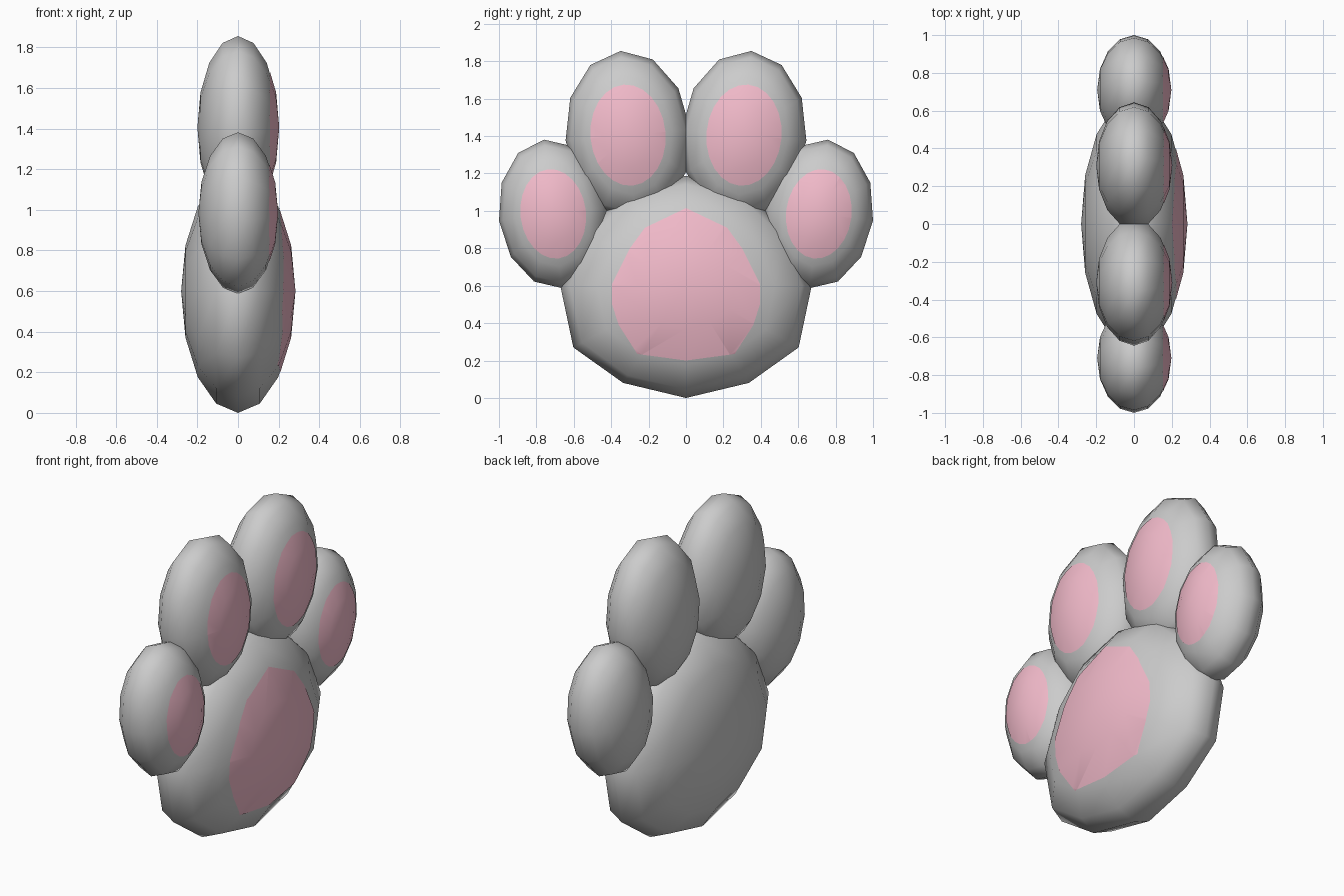
import bpy, bmesh
from math import sin, cos, pi, radians
from mathutils import Vector, Matrix

if "Cube" in bpy.data.objects:
    bpy.data.objects.remove(bpy.data.objects["Cube"])

pink = bpy.data.materials.new("pink")
pink.diffuse_color = (0.9, 0.5, 0.6, 1)
pink.use_nodes = True
pink.node_tree.nodes["Principled BSDF"].inputs["Base Color"].default_value = pink.diffuse_color


def finish(bm, name, mat=None):
    me = bpy.data.meshes.new(name)
    bm.to_mesh(me)
    bm.free()
    for p in me.polygons:
        p.use_smooth = True
    ob = bpy.data.objects.new(name, me)
    bpy.context.collection.objects.link(ob)
    if mat:
        me.materials.append(mat)
    return ob


def ellipsoid(size, center, tilt=0.0):
    # 12-sided ellipsoid with its poles along x
    bm = bmesh.new()
    bmesh.ops.create_uvsphere(bm, u_segments=12, v_segments=8, radius=1)
    m = (Matrix.Translation(center) @ Matrix.Rotation(tilt, 4, 'X')
         @ Matrix.Diagonal((*size, 1)) @ Matrix.Rotation(pi / 2, 4, 'Y'))
    bmesh.ops.transform(bm, matrix=m, verts=bm.verts)
    return bm


def add_pad(bm, outline, name):
    # surface patch trimmed to a convex (y, z) outline, on the +x side
    def trim(co, no):
        bmesh.ops.bisect_plane(bm, geom=bm.verts[:] + bm.edges[:] + bm.faces[:],
                               plane_co=co, plane_no=no, clear_outer=True)
    trim((0, 0, 0), (-1, 0, 0))
    for (y0, z0), (y1, z1) in zip(outline, outline[1:] + outline[:1]):
        trim((0, y0, z0), (0, z1 - z0, y0 - y1))
    bmesh.ops.translate(bm, vec=(0.003, 0, 0), verts=bm.verts)
    finish(bm, name, pink)


# palm: narrower on top, fuller at the lower corners
palm = ellipsoid((0.28, 0.672, 0.6), (0, 0, 0.6))
for v in palm.verts:
    y, z = v.co.y / 0.672, (v.co.z - 0.6) / 0.6
    if z > 0.01:
        v.co.y *= 0.94
        v.co.z = 0.6 + (v.co.z - 0.6) * 0.98
    elif z < -0.01 and abs(y) > abs(z):
        v.co.y *= 1.035
        v.co.z = 0.6 + (v.co.z - 0.6) * 1.1
palm_copy = palm.copy()
finish(palm, "palm")
half = [(0.26, 0.235), (0.36, 0.39), (0.395, 0.5), (0.395, 0.61), (0.3, 0.8), (0.22, 0.91)]
add_pad(palm_copy,
        [(0, 0.2)] + half + [(0, 1.015)] + [(-y, z) for y, z in reversed(half)],
        "palm_pad")

# toes with their pads, mirrored left and right
toes = {"inner_toe": ((0.2, 0.335, 0.452), 0.31, 1.405, radians(5)),
        "outer_toe": ((0.195, 0.292, 0.4), 0.71, 0.984, radians(7))}
for name, (size, y, z, tilt) in toes.items():
    for s, side in ((-1, "left"), (1, "right")):
        c = Vector((0, s * y, z))
        toe = ellipsoid(size, c, -s * tilt)
        toe_copy = toe.copy()
        finish(toe, f"{name}_{side}")
        rot = Matrix.Rotation(-s * tilt, 3, 'X')
        ring = []
        for i in range(24):
            a = i * pi / 12
            p = c + rot @ Vector((0, 0.6 * size[1] * cos(a), 0.6 * size[2] * sin(a)))
            ring.append((p.y, p.z))
        add_pad(toe_copy, ring, f"{name}_pad_{side}")
